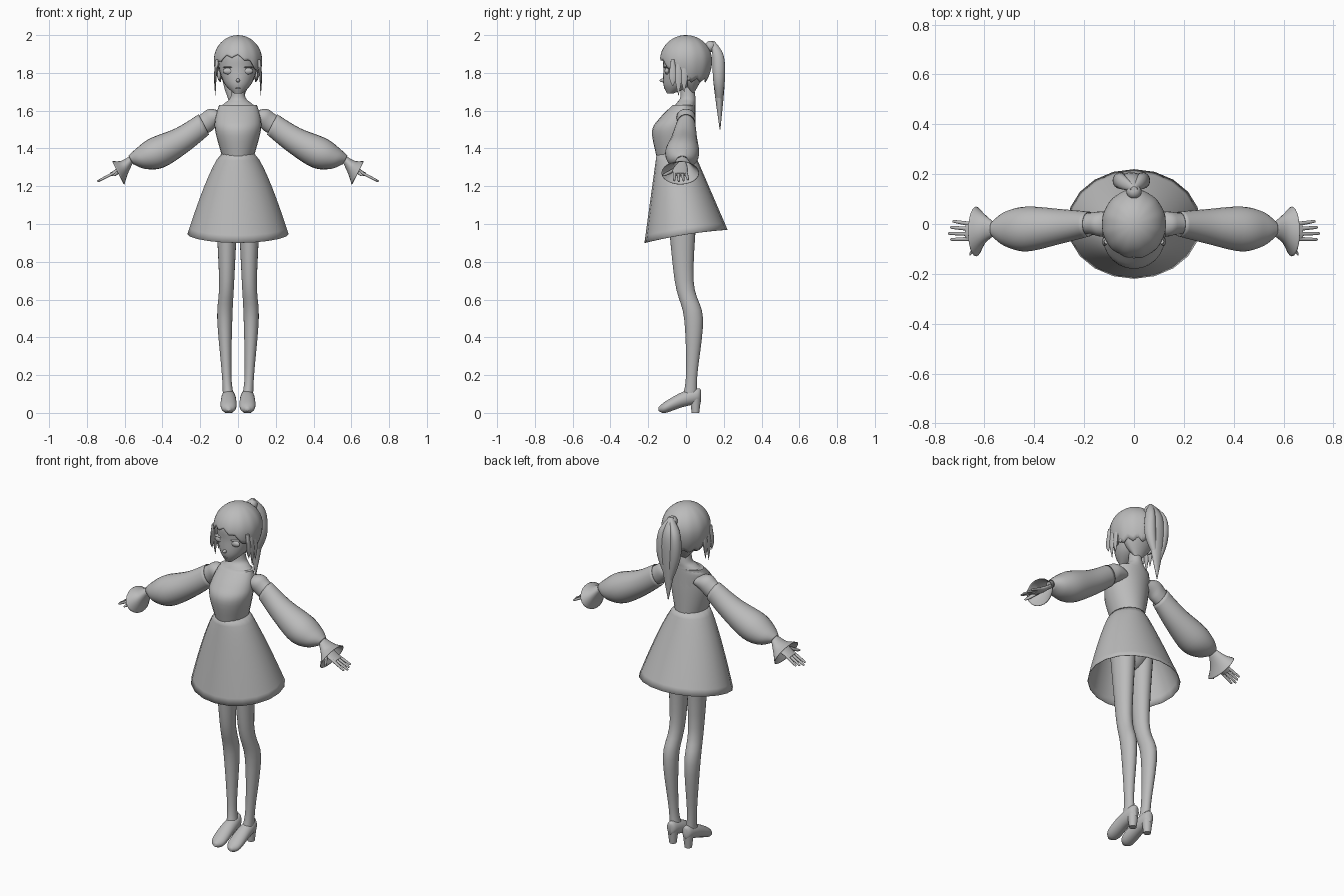
import bpy
import bmesh
from math import cos, sin, tau, pi, radians, sqrt
from mathutils import Matrix, Vector

cube = bpy.data.objects.get("Cube")
if cube:
    bpy.data.objects.remove(cube)

colour = (0.5, 0.5, 0.5, 1)
grey = bpy.data.materials.new("plain grey")
grey.use_nodes = True
grey.diffuse_color = colour
grey.node_tree.nodes["Principled BSDF"].inputs["Base Color"].default_value = colour

# Each frame holds two cross-section axes and the axis a part runs along
side, depth, up = Vector((1, 0, 0)), Vector((0, 1, 0)), Vector((0, 0, 1))
upright = (side, depth, up)
lengthwise = (side, up, depth)
arm_slope = Matrix.Rotation(radians(27.3), 3, 'Y')
arm_frame = (arm_slope @ up, depth, arm_slope @ side)


def finish(name, bm, mirror=False, thickness=0):
    """Turn the mesh into a smooth-shaded object with its modifiers."""
    bmesh.ops.remove_doubles(bm, verts=bm.verts, dist=0.00001)
    bmesh.ops.recalc_face_normals(bm, faces=bm.faces)
    mesh = bpy.data.meshes.new(name)
    bm.to_mesh(mesh)
    bm.free()
    mesh.materials.append(grey)
    obj = bpy.data.objects.new(name, mesh)
    bpy.context.collection.objects.link(obj)
    bpy.ops.object.select_all(action='DESELECT')
    obj.select_set(True)
    bpy.context.view_layer.objects.active = obj
    bpy.ops.object.shade_smooth_by_angle(angle=radians(50))
    if thickness:
        obj.modifiers.new("cloth thickness", 'SOLIDIFY').thickness = thickness
    if mirror:
        obj.modifiers.new("other side", 'MIRROR').use_mirror_merge = False


def skin(name, rings, closed=True, **options):
    """Join rings of points with faces, and cap the ends if closed."""
    bm = bmesh.new()
    loops = [[bm.verts.new(point) for point in ring] for ring in rings]
    for lower, upper in zip(loops, loops[1:]):
        for i in range(len(lower)):
            bm.faces.new((lower[i - 1], lower[i], upper[i], upper[i - 1]))
    if closed:
        bm.faces.new(loops[0])
        bm.faces.new(loops[-1])
    finish(name, bm, **options)


def spline(rows, steps=5):
    """Blend smoothly through a few cross-sections."""
    keys = [Vector(row) for row in rows]
    keys = [keys[0], *keys, keys[-1]]
    blended = []
    for before, start, end, after in zip(keys, keys[1:], keys[2:], keys[3:]):
        leaving, arriving = (end - before) / 2, (after - start) / 2
        for step in range(steps):
            t = step / steps
            ease = t * t * (3 - 2 * t)
            blended.append(start * (1 - ease) + end * ease
                           + leaving * (t * (1 - t) ** 2) - arriving * (t * t * (1 - t)))
    return blended + [keys[-1]]


def loft(name, *rows, frame=upright, sides=24, **options):
    """Rows are: position along, two centre offsets, two radii."""
    u, v, along = frame
    angles = [tau * i / sides for i in range(sides)]
    rings = [[along * place + u * (cu + ru * cos(a)) + v * (cv + rv * sin(a)) for a in angles]
             for place, cu, cv, ru, rv in spline(rows)]
    skin(name, rings, **options)


def trunk(name, *rows):
    """Centred part; rows are: height, half width, front, back."""
    loft(name, *[(height, 0, (front + back) / 2, width, (back - front) / 2)
                 for height, width, front, back in rows])


def ellipsoid(name, centre, radii, **options):
    bm = bmesh.new()
    place = Matrix.Translation(centre) @ Matrix.Diagonal((*radii, 1))
    bmesh.ops.create_uvsphere(bm, u_segments=24, v_segments=14, radius=1, matrix=place)
    finish(name, bm, **options)


# Head, face and neck
trunk("head", (1.69, .02, -.1, -.07), (1.74, .07, -.12, .04), (1.82, .1, -.12, .09),
      (1.9, .1, -.12, .1), (1.97, .06, -.07, .07))
ellipsoid("nose", (0, -.12, 1.76), (.01, .02, .01))
ellipsoid("mouth", (0, -.11, 1.72), (.014, .008, .003))
ellipsoid("eyes", (.05, -.1, 1.81), (.03, .013, .018), mirror=True)
ellipsoid("eyelashes", (.05, -.1, 1.83), (.03, .02, .004), mirror=True)
ellipsoid("ears", (.1, .01, 1.79), (.01, .02, .03), mirror=True)
trunk("neck_and_chest", (1.5, .11, -.15, .05), (1.6, .11, -.08, .05), (1.64, .07, -.05, .05),
      (1.67, .04, -.03, .05), (1.74, .03, -.03, .04))

# Hair cap: a dome whose jagged hem rises over the face
crown, dome, segments, layers = 2, .135, 72, 16
hair_rings = []
for layer in range(layers + 1):
    ring = []
    for i in range(segments):
        angle = tau * i / segments
        lift = max(0, cos(angle + radians(12)))
        tooth = abs(i % 6 - 3) / 3
        hem = 1.75 + .13 * lift + .02 * tooth
        height = crown - (crown - hem) * (layer / layers) ** 1.7
        level = (height - crown + dome) / dome
        if level > 0:
            reach = sqrt(max(0, 1 - level ** 2))
        else:
            reach = 1 - level ** 2 / 3
        reach *= 1 + (1 - tooth) / 80
        ring.append(Vector((.128 * sin(angle), -.138 * cos(angle), 0)) * reach + up * height)
    hair_rings.append(ring)
skin("hair_cap", hair_rings, closed=False, thickness=.005)

# Loose locks beside the face and hair narrowing to the nape
for label, y, tip in (("front", -.07, 1.73), ("middle", -.04, 1.68), ("rear", -.01, 1.7)):
    loft(label + "_side_locks", (1.87, .11, y, .01, .01), (1.78, .12, y, .007, .02),
         (tip, .12, y, .001, .001), sides=10, mirror=True)
trunk("nape_hair", (1.69, .02, .03, .04), (1.76, .08, -.02, .08), (1.85, .11, -.02, .12))

# Ponytail made of three overlapping locks
ellipsoid("ponytail_tie", (0, .13, 1.94), (.03, .03, .03))
for label, x, width, tip in (("middle", -.01, .05, 1.5), ("left", .03, .03, 1.6), ("right", -.05, .03, 1.56)):
    loft(label + "_ponytail_lock", (1.97, 0, .14, width / 4, .01), (1.89, x, .17, width * .8, .03),
         (1.75, x, .175, width, .03), (tip, -.01, .18, .002, .002))

# Dress
trunk("bodice", (1.36, .085, -.157, .047), (1.49, .12, -.18, .05), (1.56, .12, -.14, .05),
      (1.63, .1, -.07, .05))
waist, sides, layers = 1.375, 20, 12
skirt_rings = []
for layer in range(layers + 1):
    drop = layer / layers
    ring = []
    for i in range(sides):
        angle = tau * i / sides
        hem = .945 + .035 * sin(angle) - .01 * sin(angle) ** 2
        half_width = .085 + .183 * drop ** .75
        half_depth = .1 + .12 * drop
        ring.append(Vector((half_width * cos(angle), half_depth * sin(angle) - .055 * (1 - drop),
                            waist + (hem - waist) * drop)))
    skirt_rings.append(ring)
skin("skirt", skirt_rings, closed=False, thickness=.003)

# Hips, legs and heeled shoes
ellipsoid("hips", (0, -.02, 1.17), (.11, .1, .16))
loft("legs", (1.1, .06, -.02, .06, .08), (.7, .06, -.01, .04, .05), (.5, .07, .04, .04, .05),
     (.2, .06, .03, .025, .03), (.08, .05, .02, .03, .04), mirror=True)
loft("shoes", (-.145, .05, .02, .01, .01), (-.11, .05, .03, .04, .03), (-.02, .05, .07, .04, .04),
     (.06, .05, .09, .03, .04), (.08, .05, .09, .01, .03), frame=lengthwise, mirror=True)
loft("shoe_heels", (0, .05, .05, .02, .02), (.08, .05, .05, .03, .03), mirror=True)

# Arms, puffed sleeves and flared cuffs
limb = dict(frame=arm_frame, mirror=True)
cloth = dict(limb, closed=False, thickness=.003)
loft("arms", (-.65, 1.43, 0, .03, .04), (-.6, 1.45, 0, .05, .05), (-.5, 1.44, 0, .05, .04),
     (-.1, 1.45, -.02, .02, .02), **limb)
loft("sleeves", (-.54, 1.44, 0, .06, .05), (-.4, 1.42, -.01, .07, .07), (-.25, 1.42, -.02, .085, .09),
     (-.16, 1.43, -.02, .06, .07), (-.11, 1.45, -.02, .025, .03), **cloth)
loft("cuffs", (-.11, 1.45, -.02, .02, .03), (-.06, 1.43, -.02, .04, .06),
     (-.02, 1.42, -.03, .07, .1), **cloth)

# Hands with tapered, slightly spread fingers
hand = 1.43
loft("palms", (-.1, 1.44, -.02, .01, .02), (-.04, hand, -.03, .015, .04),
     (.02, hand, -.03, .01, .035), **limb)
for i, label in enumerate(("little", "ring", "middle", "index")):
    y = -.02 * i
    tip = .1 - .01 * abs(i - 2)
    spread = y * 1.2 + .01
    loft(label + "_fingers", (0, hand, y, .008, .009), (tip * .9, hand, spread, .006, .006),
         (tip, hand, spread, .001, .001), sides=10, **limb)
loft("thumbs", (-.05, hand, -.05, .01, .01), (0, 1.42, -.11, .008, .01),
     (.01, 1.42, -.125, .002, .002), sides=10, **limb)
